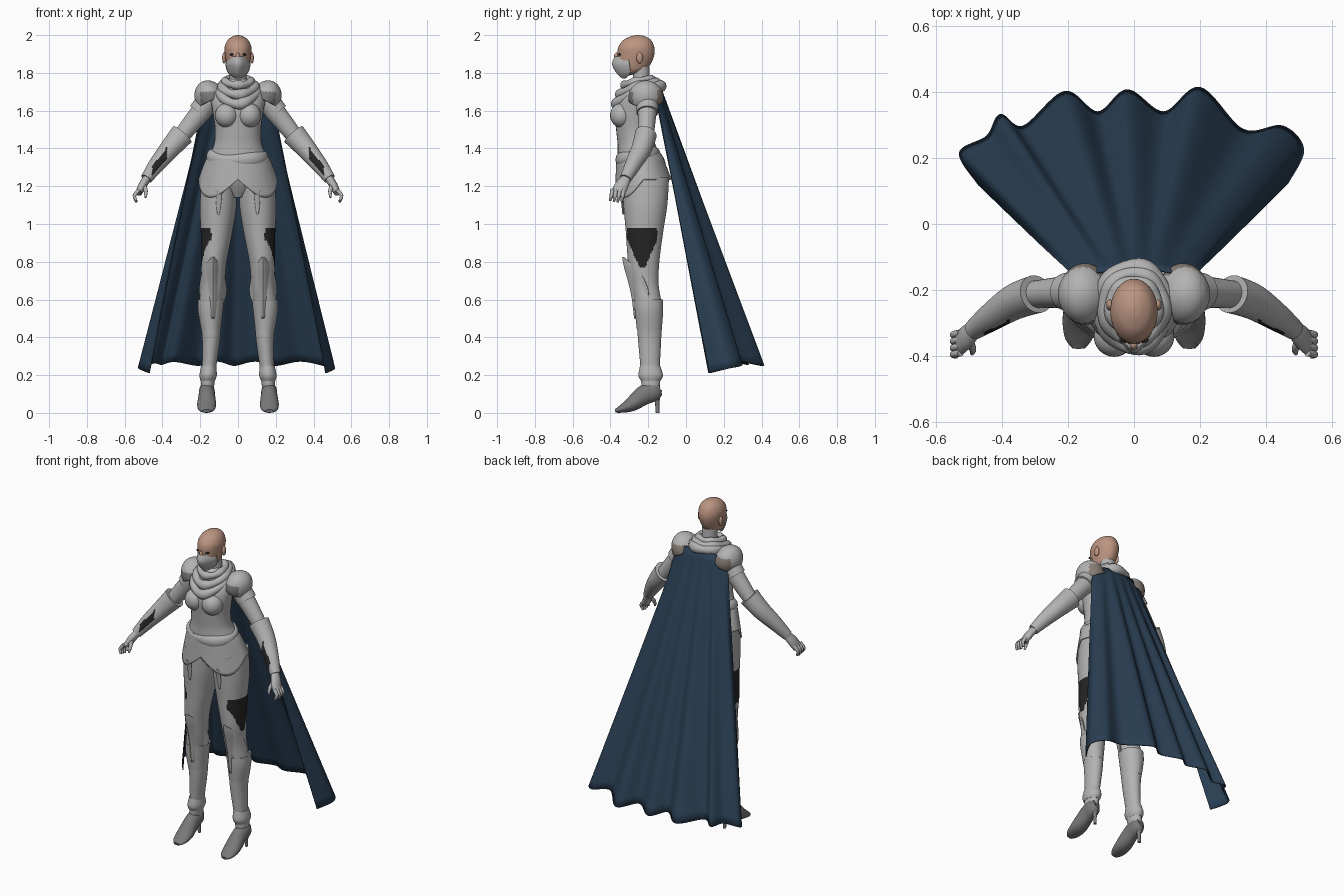
import bpy, bmesh, math
from mathutils import Vector
from math import sin, cos, pi, tau

if "Cube" in bpy.data.objects:
    bpy.data.objects.remove(bpy.data.objects["Cube"])


def material(name, r, g, b):
    m = bpy.data.materials.new(name)
    m.diffuse_color = (r, g, b, 1)
    m.use_nodes = True
    m.node_tree.nodes["Principled BSDF"].inputs["Base Color"].default_value = m.diffuse_color
    return m


GREY = material("light grey", .45, .45, .45)
SKIN = material("skin", .50, .30, .22)
BLUE = material("cape blue", .022, .048, .085)
BLACK = material("near black", .018, .018, .018)
DARK = material("boot grey", .19, .19, .19)
TAN = material("warm grey", .24, .20, .175)


def spline(P, s):
    """Catmull-Rom sample of a list of equal-length tuples, s in 0..1"""
    n = len(P) - 1
    s *= n
    i = min(int(s), n - 1)
    t = s - i
    a, b, c, d = [Vector(P[max(0, min(n, i + k))]) for k in (-1, 0, 1, 2)]
    return .5 * (2 * b + (c - a) * t + (2 * a - 5 * b + 4 * c - d) * t * t
                 + (3 * b - a - 3 * c + d) * t ** 3)


def surf(name, f, nu, nv, mats, closed=False, caps=False, mirror=False, thick=0, rule=None):
    """Grid surface from f(u, v); closed wraps around u"""
    bm = bmesh.new()
    cols = nu if closed else nu + 1
    V = [[bm.verts.new(f(i / nu, j / nv)) for i in range(cols)] for j in range(nv + 1)]
    for j in range(nv):
        for i in range(nu):
            k = (i + 1) % cols
            bm.faces.new((V[j][i], V[j][k], V[j + 1][k], V[j + 1][i]))
    if caps:
        bm.faces.new(V[0])
        bm.faces.new(V[-1])
    bmesh.ops.remove_doubles(bm, verts=bm.verts, dist=1e-5)
    bmesh.ops.recalc_face_normals(bm, faces=bm.faces)
    bm.normal_update()
    if rule:
        for fc in bm.faces:
            fc.material_index = rule(fc.calc_center_median(), fc.normal)
    me = bpy.data.meshes.new(name)
    bm.to_mesh(me)
    bm.free()
    for m in mats:
        me.materials.append(m)
    ob = bpy.data.objects.new(name, me)
    bpy.context.collection.objects.link(ob)
    bpy.ops.object.select_all(action='DESELECT')
    ob.select_set(True)
    bpy.context.view_layer.objects.active = ob
    bpy.ops.object.shade_smooth_by_angle(angle=math.radians(45))
    if thick:
        s = ob.modifiers.new("thickness", 'SOLIDIFY')
        s.thickness, s.offset = thick, 0
    if mirror:
        ob.modifiers.new("mirror", 'MIRROR').use_mirror_merge = False
    return ob


def loft(name, P, mats, ref=None, seg=32, rows=40, **kw):
    """Ellipses (x, y, z, r1, r2) along a path; level rings unless ref gives the r1 direction"""
    def f(u, v):
        p = spline(P, v)
        n1, n2 = Vector((1, 0, 0)), Vector((0, 1, 0))
        if ref:
            t = (spline(P, min(1, v + .02)).to_3d() - spline(P, max(0, v - .02)).to_3d()).normalized()
            r = Vector(ref)
            n1 = (r - t * r.dot(t)).normalized()
            n2 = t.cross(n1)
        a = u * tau
        return p.to_3d() + n1 * cos(a) * max(p[3], .001) + n2 * sin(a) * max(p[4], .001)
    return surf(name, f, seg, rows, mats, closed=True, caps=True, **kw)


def ball(name, c, r, mats, **kw):
    def f(u, v):
        a, b = u * tau, v * pi
        return Vector((c[0] + r[0] * sin(b) * cos(a), c[1] + r[1] * sin(b) * sin(a), c[2] + r[2] * cos(b)))
    return surf(name, f, 24, 16, mats, closed=True, **kw)


def plate(name, cx, rows, depth, power, mats, **kw):
    """Wrapped front plate: rows of (z, half width, front y)"""
    def f(u, v):
        z, w, y = spline(rows, v)
        s = 2 * u - 1
        return Vector((cx + s * w, y + depth * w * abs(s) ** power, z))
    return surf(name, f, 20, 20, mats, thick=.006, **kw)


# Head, face and mask
loft("head", [(0, -.33, 1.785, .022, .025), (0, -.29, 1.81, .048, .07), (0, -.275, 1.85, .061, .09),
              (0, -.265, 1.90, .070, .098), (0, -.263, 1.94, .070, .094), (0, -.258, 1.975, .053, .072),
              (0, -.255, 1.994, .026, .036), (0, -.255, 2.0, .003, .004)], [SKIN])
ball("nose", (0, -.367, 1.885), (.011, .014, .022), [SKIN])
ball("ear", (.073, -.245, 1.88), (.011, .017, .03), [SKIN], mirror=True)
ball("eye", (.03, -.351, 1.897), (.014, .008, .006), [BLACK], mirror=True)
plate("face_mask", 0, [(1.885, .052, -.376), (1.845, .063, -.388), (1.80, .05, -.365), (1.772, .012, -.335)],
      1.4, 1.8, [GREY])

# Torso
loft("neck", [(0, -.235, 1.70, .06, .055), (0, -.235, 1.76, .046, .045), (0, -.238, 1.83, .044, .044)], [GREY])
loft("torso", [(0, -.215, 1.14, .04, .07), (0, -.22, 1.22, .13, .11), (0, -.235, 1.33, .16, .125),
               (0, -.262, 1.42, .128, .10), (0, -.272, 1.50, .122, .098), (0, -.272, 1.60, .135, .105),
               (0, -.25, 1.68, .145, .095), (0, -.235, 1.74, .10, .07), (0, -.235, 1.77, .04, .04)], [GREY])
ball("bust", (.06, -.34, 1.575), (.062, .062, .065), [GREY], mirror=True)

# Draped neck scarf
for i, (rx, ry, z0, drop, r) in enumerate([(.07, .075, 1.765, .03, .02), (.088, .10, 1.745, .06, .024),
                                           (.098, .12, 1.73, .095, .026)]):
    def scarf(u, v, rx=rx, ry=ry, z0=z0, drop=drop, r=r):
        a, b = u * tau, v * tau
        k = r * (1 + .15 * sin(5 * a + z0 * 40))
        return Vector(((rx + k * cos(b)) * sin(a), -.25 - (ry + k * cos(b)) * cos(a),
                       z0 - drop * ((1 + cos(a)) / 2) ** 2 + k * 1.1 * sin(b)))
    surf("scarf_fold_%d" % (i + 1), scarf, 48, 14, [GREY], closed=True)


# Rolled hip sash
def sash(u, v):
    a, b = u * tau, v * tau
    k = .026 * (1 + .15 * sin(3 * a))
    return Vector(((.138 + k * cos(b)) * sin(a), -.255 - (.092 + k * cos(b)) * cos(a),
                   1.355 - .015 * cos(a) + k * 1.4 * sin(b)))


surf("hip_sash", sash, 48, 14, [GREY], closed=True)


# Flared skirt with two front points
def skirt(u, v):
    a = u * tau
    hem = 1.235 - .19 * max(0, cos(a)) * abs(sin(a))
    w = v ** .8
    return Vector(((.155 + .052 * w) * sin(a), -.25 + .025 * w - (.115 + .03 * w) * cos(a), 1.36 + (hem - 1.36) * v))


surf("skirt", skirt, 64, 12, [GREY], closed=True, thick=.006)
loft("hanging_strap", [(.10, -.35, 1.18, .018, .006), (.102, -.337, 1.11, .014, .006),
                       (.104, -.333, 1.05, .005, .004)], [GREY], seg=12, rows=10, mirror=True)


# Legs with dark outer thigh panel
def thigh_panel(c, n):
    if not .77 < c.z < .985 or c.x < .13:
        return 0
    return int(abs(c.y + .232) < .015 + .065 * min(1, (c.z - .77) / .15))


loft("leg", [(.10, -.215, 1.25, .09, .125), (.105, -.215, 1.10, .097, .116), (.114, -.22, .95, .083, .098),
             (.128, -.224, .80, .068, .083), (.133, -.215, .68, .062, .07), (.146, -.196, .55, .062, .07),
             (.142, -.193, .40, .048, .062), (.152, -.19, .25, .038, .052), (.16, -.187, .16, .036, .05),
             (.165, -.185, .10, .03, .045)], [GREY, BLACK], seg=64, rows=100, mirror=True, rule=thigh_panel)
plate("knee_guard", .133, [(.825, .004, -.335), (.77, .045, -.325), (.70, .066, -.305),
                           (.61, .066, -.285), (.50, .004, -.272)], 1.3, 1.25, [GREY], mirror=True)
loft("boot_top", [(.142, -.198, .60, .069, .077), (.146, -.196, .54, .066, .075), (.143, -.194, .44, .052, .066)],
     [GREY], rows=10, mirror=True)
loft("ankle_cuff", [(.155, -.19, .25, .039, .053), (.158, -.187, .20, .046, .065), (.16, -.187, .17, .038, .052)],
     [GREY], rows=10, mirror=True)

# High heeled shoes
loft("shoe", [(.165, -.135, .125, .02, .03), (.165, -.165, .115, .04, .05), (.165, -.22, .095, .043, .052),
              (.166, -.29, .045, .05, .038), (.167, -.345, .02, .042, .02), (.167, -.375, .01, .02, .009)],
     [DARK], ref=(1, 0, 0), mirror=True)
loft("shoe_heel", [(.165, -.155, .12, .028, .028), (.165, -.153, .06, .012, .013), (.165, -.15, 0, .009, .01)],
     [DARK], seg=12, rows=10, mirror=True)

# Arms and gauntlets
loft("upper_arm", [(.13, -.205, 1.68, .05, .045), (.175, -.205, 1.62, .052, .054), (.24, -.208, 1.54, .046, .05),
                   (.32, -.215, 1.44, .04, .04)], [GREY], ref=(0, 1, 0), mirror=True)
loft("arm_band", [(.165, -.205, 1.645, .058, .06), (.205, -.205, 1.59, .057, .06)], [GREY],
     ref=(0, 1, 0), rows=4, mirror=True)


def forearm_panel(c, n):
    return int(.375 < c.x < .455 and n.dot(Vector((.35, -.75, -.5))) > .5)


loft("gauntlet", [(.295, -.212, 1.475, .058, .064), (.36, -.235, 1.40, .054, .054), (.43, -.28, 1.315, .043, .043),
                  (.485, -.32, 1.24, .031, .031)], [GREY, BLACK], ref=(0, 1, 0), seg=48, mirror=True,
     rule=forearm_panel)

# Hands
loft("palm", [(.48, -.315, 1.245, .026, .022), (.505, -.34, 1.205, .036, .022), (.525, -.36, 1.165, .036, .018)],
     [GREY], ref=(0, 1, 0), seg=16, rows=12, mirror=True)
for i in range(4):
    y = -.33 - .02 * i
    loft("finger_%d" % (i + 1), [(.525, y, 1.18, .011, .012), (.548, y - .005, 1.15, .01, .01),
                                 (.538, y - .012, 1.115 + .004 * abs(i - 1), .006, .006)],
         [GREY], ref=(0, 1, 0), seg=10, rows=10, mirror=True)
loft("thumb", [(.50, -.35, 1.21, .013, .013), (.488, -.378, 1.175, .011, .011), (.49, -.392, 1.14, .006, .006)],
     [GREY], ref=(0, 1, 0), seg=10, rows=10, mirror=True)


# Shoulder guards: tilted domes with a ridge
def pauldron(u, v):
    a, b = u * tau, v * 1.75
    ridge = 1 + .06 * abs(cos(a)) ** 6
    p = Vector((.072 * sin(b) * cos(a) * ridge, .09 * sin(b) * sin(a), .092 * cos(b)))
    t = .45
    return Vector((.148 + p.x * cos(t) + p.z * sin(t), -.212 + p.y, 1.668 - p.x * sin(t) + p.z * cos(t)))


def guard_rule(c, n):
    return 1 if c.y > -.155 and c.z < 1.71 else 2 if c.y < -.278 and c.z < 1.70 else 0


surf("shoulder_guard", pauldron, 48, 20, [GREY, TAN, DARK], closed=True, thick=.006, mirror=True, rule=guard_rule)

# Cape: shoulder line lofted down to a scalloped hem
HEM = [(-.47, .12, .21), (-.527, .215, .24), (-.445, .265, .262), (-.405, .33, .255), (-.335, .295, .27),
       (-.21, .40, .25), (-.11, .338, .272), (-.02, .405, .25), (.09, .338, .272), (.20, .412, .25),
       (.33, .285, .272), (.45, .295, .25), (.512, .225, .235), (.465, .125, .21)]


def cape(u, v):
    s = 2 * u - 1
    top = Vector((.175 * s, -.135 - .03 * s * s, 1.725 - .03 * s * s))
    return top.lerp(spline(HEM, u), v)


surf("cape", cape, 130, 30, [BLUE], thick=.006)
